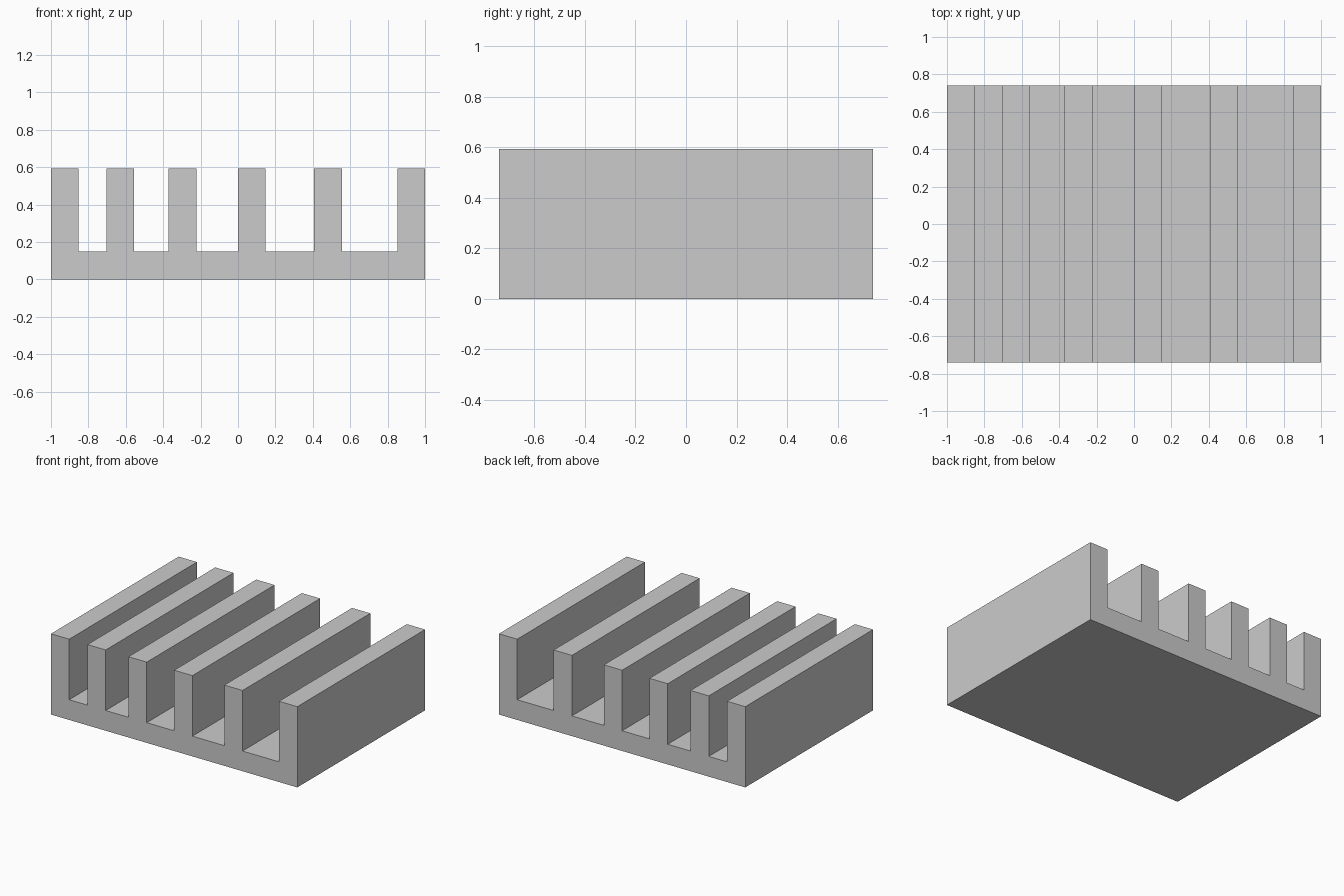
import bpy
import bmesh

cube = bpy.data.objects.get("Cube")
if cube:
    bpy.data.objects.remove(cube, do_unlink=True)

# Plain grey material
grey = bpy.data.materials.new("plain_grey")
grey.use_nodes = True
colour = (0.6, 0.6, 0.6, 1)
grey.diffuse_color = colour
grey.node_tree.nodes["Principled BSDF"].inputs["Base Color"].default_value = colour

# All sizes are whole multiples of one module; the length is 54 modules
UNIT = 2 / 54
WIDTH, DEPTH, HEIGHT = 54, 40, 16
WALL = 4

# Comb profile: base slab with six walls, each slot one module wider than the last
profile = [(0, 0)]
x = 0
for slot in (4, 5, 6, 7, 8, 0):
    profile += [(x, HEIGHT), (x + WALL, HEIGHT)]
    if slot:
        profile += [(x + WALL, WALL), (x + WALL + slot, WALL)]
    x += WALL + slot
profile.append((WIDTH, 0))

# Extrude the profile from front to back
bm = bmesh.new()
verts = [bm.verts.new(((px - WIDTH / 2) * UNIT, -DEPTH / 2 * UNIT, pz * UNIT))
         for px, pz in profile]
face = bm.faces.new(verts)
extruded = bmesh.ops.extrude_face_region(bm, geom=[face], use_keep_orig=True)
moved = [g for g in extruded["geom"] if isinstance(g, bmesh.types.BMVert)]
bmesh.ops.translate(bm, verts=moved, vec=(0, DEPTH * UNIT, 0))
bmesh.ops.recalc_face_normals(bm, faces=bm.faces)

mesh = bpy.data.meshes.new("slotted_rack")
bm.to_mesh(mesh)
bm.free()
mesh.materials.append(grey)
rack = bpy.data.objects.new("slotted_rack", mesh)
bpy.context.collection.objects.link(rack)
